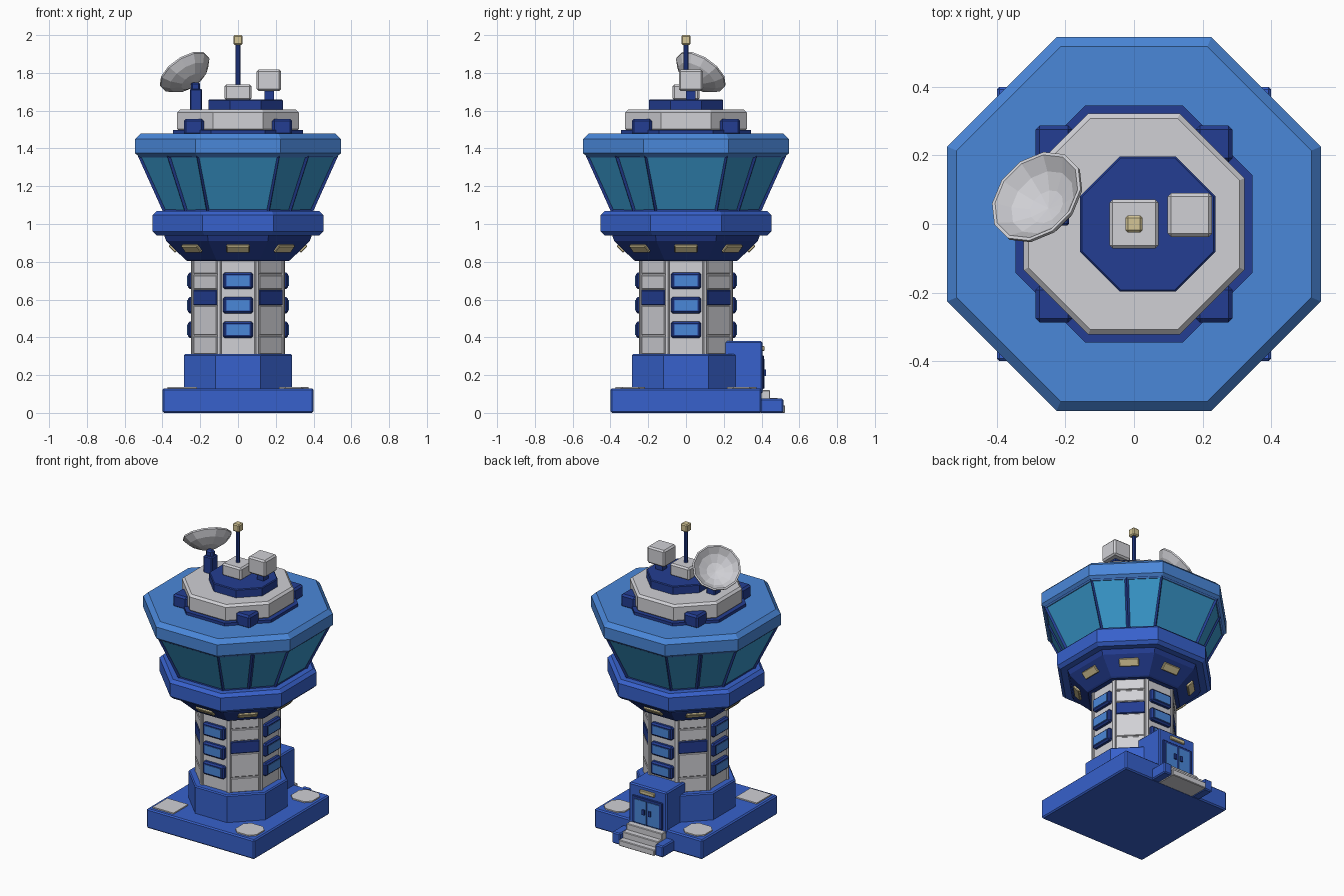
import bpy, bmesh
from math import pi, cos, radians
from mathutils import Matrix, Vector

cube = bpy.data.objects.get("Cube")
if cube:
    bpy.data.objects.remove(cube)


def material(name, r, g, b):
    col = [((c / 255 + 0.055) / 1.055) ** 2.4 for c in (r, g, b)] + [1]
    m = bpy.data.materials.new(name)
    m.use_nodes = True
    m.diffuse_color = col
    m.node_tree.nodes["Principled BSDF"].inputs["Base Color"].default_value = col
    return m


BLUE = material("mid blue", 55, 97, 204)
SKY = material("light blue", 74, 135, 217)
NAVY = material("navy", 35, 61, 146)
GREY = material("pale grey", 208, 208, 213)
GLASS = material("teal glass", 56, 150, 202)
TAN = material("tan", 212, 197, 150)


def finish(name, bm, *mats):
    mesh = bpy.data.meshes.new(name)
    bm.to_mesh(mesh)
    bm.free()
    for m in mats:
        mesh.materials.append(m)
    obj = bpy.data.objects.new(name, mesh)
    bpy.context.scene.collection.objects.link(obj)
    return obj


def box(name, lo, hi, mat, bevel=0.0, place=Matrix()):
    lo, hi = Vector(lo), Vector(hi)
    bm = bmesh.new()
    bmesh.ops.create_cube(bm, size=1)
    for v in bm.verts:
        v.co = (lo + hi) / 2 + v.co * (hi - lo)
    if bevel:
        bmesh.ops.bevel(bm, geom=bm.edges[:], offset=bevel, segments=1, affect='EDGES')
    bm.transform(place)
    return finish(name, bm, mat)


def lathe_mesh(profile, sides, caps=True):
    """Rings of (radius, z), joined into a faceted body."""
    bm = bmesh.new()
    rings = []
    for r, z in profile:
        rings.append([bm.verts.new(Matrix.Rotation((i + 0.5) * 2 * pi / sides, 3, 'Z') @ Vector((r, 0, z)))
                      for i in range(sides)])
    for a, b in zip(rings, rings[1:]):
        for i in range(sides):
            j = (i + 1) % sides
            bm.faces.new((a[i], a[j], b[j], b[i]))
    if caps and profile[0][0] > 0:
        bm.faces.new(rings[0][::-1])
        bm.faces.new(rings[-1])
    bmesh.ops.remove_doubles(bm, verts=bm.verts[:], dist=1e-5)
    return bm


def octo_mesh(profile, caps=True):
    """Eight-sided body; the profile gives distance to the flats."""
    return lathe_mesh([(a / cos(pi / 8), z) for a, z in profile], 8, caps)


def octo(name, profile, mat, centre=(0, 0, 0)):
    bm = octo_mesh(profile)
    bm.transform(Matrix.Translation(centre))
    return finish(name, bm, mat)


def slab(name, a, z0, z1, c, mat, centre=(0, 0, 0)):
    return octo(name, [(a - c, z0), (a, z0 + c), (a, z1 - c), (a - c, z1)], mat, centre)


def turn(k):
    return Matrix.Rotation(k * pi / 4, 4, 'Z')


# Base, corner pads and plinth
box("base", (-0.4, -0.4, 0), (0.4, 0.4, 0.13), BLUE, 0.008)
for k in range(4):
    bm = bmesh.new()
    bmesh.ops.create_cube(bm, size=1)
    bm.transform(turn(2 * k) @ Matrix.Translation((0.295, 0.295, 0.132))
                 @ Matrix.Diagonal((0.155, 0.155, 0.012, 1)))
    upright = [e for e in bm.edges if abs(e.verts[0].co.z - e.verts[1].co.z) > 0.005]
    bmesh.ops.bevel(bm, geom=upright, offset=0.035, segments=1, affect='EDGES')
    finish("corner_pad", bm, GREY)
octo("plinth", [(0.285, 0.12), (0.285, 0.305), (0.278, 0.312)], BLUE)

# Shaft with corner posts, windows and diagonal cladding
octo("shaft", [(0.24, 0.3), (0.24, 0.83)], GREY)
corner = 0.247 / cos(pi / 8)
for k in range(8):
    box("corner_post", (corner - 0.02, -0.012, 0.3), (corner, 0.012, 0.82), GREY, 0.004, turn(k + 0.5))
for k in range(0, 8, 2):
    for z in (0.44, 0.57, 0.7):
        box("window_frame", (0.23, -0.08, z - 0.043), (0.266, 0.08, z + 0.043), NAVY, 0.01, turn(k))
        box("window_pane", (0.26, -0.06, z - 0.027), (0.269, 0.06, z + 0.027), SKY, 0, turn(k))
    for z0, z1 in ((0.31, 0.405), (0.412, 0.566), (0.654, 0.73), (0.737, 0.815)):
        box("cladding_panel", (0.23, -0.088, z0), (0.247, 0.088, z1), GREY, 0.004, turn(k + 1))
    box("cladding_band", (0.23, -0.09, 0.57), (0.249, 0.09, 0.65), NAVY, 0.004, turn(k + 1))

# Flared underside with lights
octo("cab_underside", [(0.27, 0.805), (0.28, 0.812), (0.38, 0.91), (0.395, 0.95)], NAVY)
for k in range(8):
    tilt = turn(k) @ Matrix.Translation((0.343, 0, 0.873)) @ Matrix.Rotation(radians(45), 4, 'Y')
    box("underside_light", (-0.01, -0.06, -0.025), (0.012, 0.06, 0.025), TAN, 0.004, tilt)

# Cab: lower ring, glazed band with recessed panes, roof
slab("cab_ring", 0.452, 0.94, 1.068, 0.02, BLUE)
bm = octo_mesh([(0.395, 1.06), (0.53, 1.36)], caps=False)
for normal in ((1, 1, 0), (1, -1, 0)):
    bmesh.ops.bisect_plane(bm, geom=bm.verts[:] + bm.edges[:] + bm.faces[:],
                           plane_co=(0, 0, 0), plane_no=normal)
panes = bm.faces[:]
bmesh.ops.inset_individual(bm, faces=panes, thickness=0.017, depth=-0.01)
for f in panes:
    f.material_index = 1
finish("cab_glazing", bm, NAVY, GLASS)
octo("roof", [(0.52, 1.352), (0.545, 1.375), (0.545, 1.45), (0.517, 1.478)], SKY)

# Roof deck
octo("deck_trim", [(0.345, 1.47), (0.345, 1.497)], NAVY)
slab("deck", 0.322, 1.49, 1.605, 0.014, GREY)
for k in range(4):
    box("deck_bracket", (0.18, 0.18, 1.47), (0.287, 0.287, 1.557), NAVY, 0.012, turn(2 * k))
octo("upper_deck", [(0.197, 1.6), (0.197, 1.655), (0.192, 1.66)], NAVY, (0.04, 0, 0))

# Mast and equipment boxes
box("mast_foot", (-0.072, -0.072, 1.655), (0.072, 0.072, 1.738), GREY, 0.01)
finish("mast", lathe_mesh([(0.013, 1.73), (0.013, 1.955)], 8), NAVY)
box("mast_tip", (-0.025, -0.025, 1.948), (0.025, 0.025, 2.0), TAN, 0.007)
box("equipment_post", (0.14, 0.0, 1.65), (0.19, 0.05, 1.715), NAVY)
box("equipment_box", (0.098, -0.038, 1.705), (0.228, 0.09, 1.817), GREY, 0.01)

# Dish on its post
box("dish_post", (-0.255, -0.005, 1.48), (-0.19, 0.06, 1.715), NAVY, 0.006)
box("dish_joint", (-0.25, 0.01, 1.7), (-0.2, 0.05, 1.75), NAVY, 0.01)
bm = lathe_mesh([(0, -0.085), (0.06, -0.073), (0.115, -0.043), (0.15, -0.006), (0.15, 0.004),
                 (0.14, 0.004), (0.105, -0.032), (0.055, -0.058), (0, -0.068)], 12)
aim = Vector((-0.49, 0.49, 0.72)).to_track_quat('Z', 'Y').to_matrix().to_4x4()
bm.transform(Matrix.Translation((-0.283, 0.079, 1.806)) @ aim)
finish("dish", bm, GREY)

# Entrance porch, doors and steps at the back
box("porch", (-0.14, 0.2, 0.1), (0.14, 0.405, 0.38), BLUE, 0.008)
box("door_frame", (-0.112, 0.4, 0.125), (0.112, 0.412, 0.305), NAVY, 0.004)
box("porch_light", (-0.055, 0.4, 0.328), (0.055, 0.416, 0.355), TAN, 0.004)
for s in (-1, 1):
    for name, x0, x1, y, z0, z1, mat in (("door", 0.006, 0.09, 0.416, 0.13, 0.285, SKY),
                                         ("door_handle", 0.014, 0.032, 0.424, 0.195, 0.23, NAVY)):
        box(name, (min(s * x0, s * x1), 0.405, z0), (max(s * x0, s * x1), y, z1), mat)
    box("step_cheek", (s * 0.16 - 0.03, 0.39, 0), (s * 0.16 + 0.03, 0.515, 0.076), BLUE, 0.007)
for i in range(3):
    box("step", (-0.132, 0.39, 0), (0.132, 0.525 - 0.04 * i, 0.04 * (i + 1)), GREY, 0.004)
